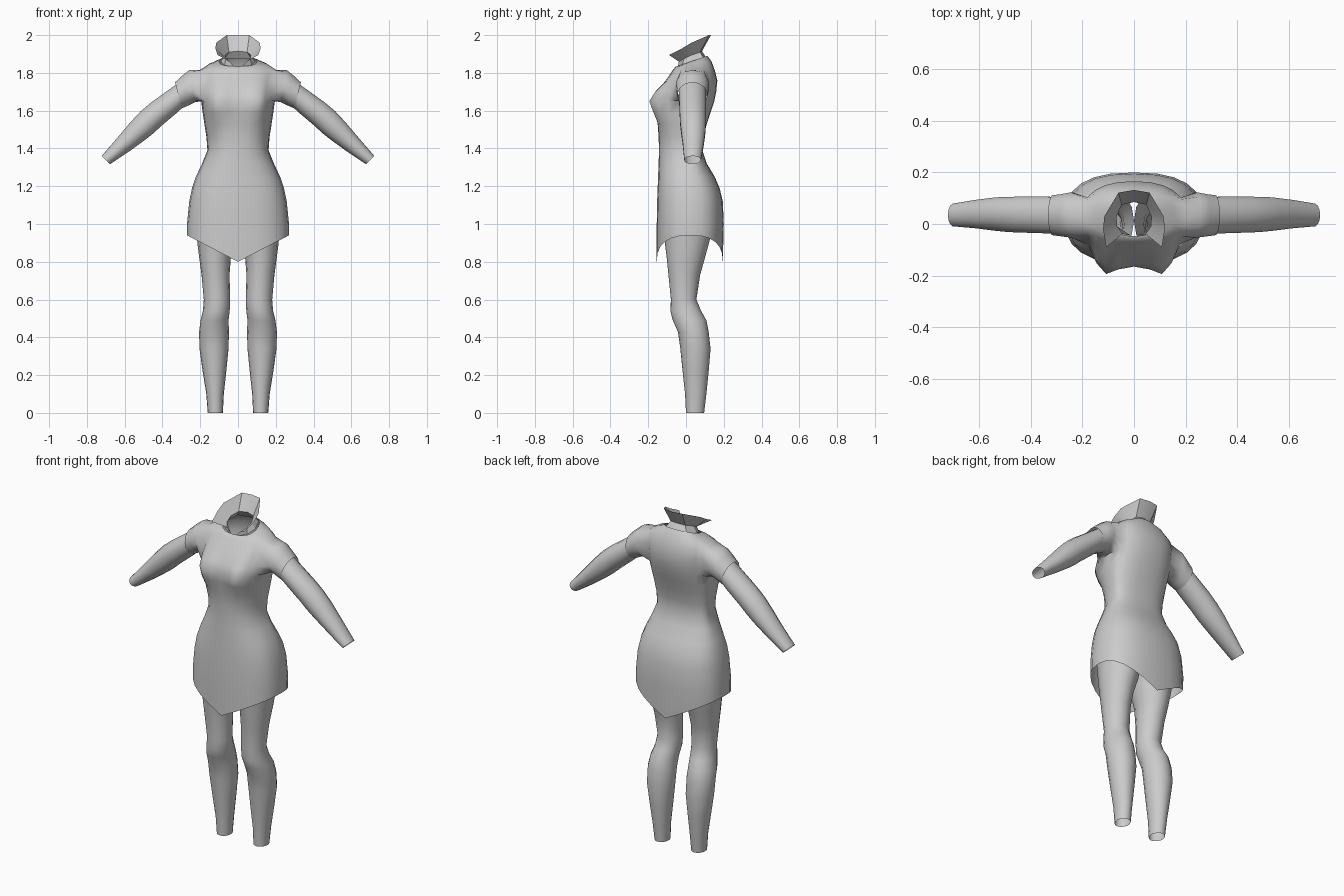
import bpy, bmesh, math
from mathutils import Vector

if "Cube" in bpy.data.objects:
    bpy.data.objects.remove(bpy.data.objects["Cube"])

cloth = bpy.data.materials.new("grey cloth")
cloth.diffuse_color = (0.6, 0.6, 0.6, 1)
cloth.use_nodes = True
cloth.node_tree.nodes["Principled BSDF"].inputs["Base Color"].default_value = cloth.diffuse_color


def finish(bm, name, angle=60):
    bmesh.ops.recalc_face_normals(bm, faces=bm.faces)
    mesh = bpy.data.meshes.new(name)
    bm.to_mesh(mesh)
    bm.free()
    mesh.materials.append(cloth)
    ob = bpy.data.objects.new(name, mesh)
    bpy.context.collection.objects.link(ob)
    bpy.ops.object.select_all(action='DESELECT')
    ob.select_set(True)
    bpy.context.view_layer.objects.active = ob
    bpy.ops.object.shade_smooth_by_angle(angle=math.radians(angle))


def loft(bm, rings, closed=True):
    """Skin quads between rings of equal length; returns vertex rows."""
    rows = [[bm.verts.new(p) for p in r] for r in rings]
    n = len(rows[0])
    for a, b in zip(rows, rows[1:]):
        for i in range(n if closed else n - 1):
            j = (i + 1) % n
            bm.faces.new((a[i], a[j], b[j], b[i]))
    return rows


def power(v, e):
    return math.copysign(abs(v) ** e, v)


def body_ring(z, hw, yf, yb, e=0.85, bust=0, tilt=0, hem=False, n=24):
    pts, yc = [], 0.025
    for i in range(n):
        a = 2 * math.pi * i / n
        s = power(math.sin(a), e)
        x = hw * power(math.cos(a), e)
        y = yc + s * (yb - yc if s > 0 else yc - yf)
        if s < -0.1:
            y -= bust * math.exp(-((abs(x) - 0.115) / 0.05) ** 2)
        zz = 0.8 + 0.14 * abs(x) / hw if hem else z + tilt * (y - yc)
        pts.append((x, y, zz))
    return pts


def limb_ring(side, top, bot, yf, yb, n=14):
    """Ring across an arm, from its top and bottom points in x, z."""
    t, b = Vector((top[0], 0, top[1])), Vector((bot[0], 0, bot[1]))
    pts = []
    for i in range(n):
        a = 2 * math.pi * i / n
        p = (t + b) / 2 + (t - b) / 2 * math.cos(a)
        pts.append((side * p.x, (yf + yb) / 2 + (yb - yf) / 2 * math.sin(a), p.z))
    return pts


# Tunic: pointed hem, hips, waist, bust, shoulders, neckline
sections = [
    dict(z=0.80, hw=0.27, yf=-0.155, yb=0.195, e=0.8, hem=True),
    dict(z=1.00, hw=0.27, yf=-0.155, yb=0.20, e=0.8),
    dict(z=1.12, hw=0.258, yf=-0.153, yb=0.195, e=0.8),
    dict(z=1.19, hw=0.243, yf=-0.15, yb=0.178, e=0.8),
    dict(z=1.25, hw=0.223, yf=-0.148, yb=0.152),
    dict(z=1.32, hw=0.19, yf=-0.145, yb=0.11),
    dict(z=1.39, hw=0.162, yf=-0.143, yb=0.087),
    dict(z=1.46, hw=0.167, yf=-0.145, yb=0.092),
    dict(z=1.53, hw=0.178, yf=-0.15, yb=0.11, bust=0.01),
    dict(z=1.59, hw=0.187, yf=-0.16, yb=0.13, bust=0.035),
    dict(z=1.65, hw=0.195, yf=-0.165, yb=0.15, bust=0.052),
    dict(z=1.70, hw=0.20, yf=-0.148, yb=0.16, bust=0.035),
    dict(z=1.76, hw=0.205, yf=-0.107, yb=0.166, bust=0.008),
    dict(z=1.815, hw=0.203, yf=-0.07, yb=0.152),
    dict(z=1.845, hw=0.155, yf=-0.055, yb=0.135, tilt=0.15),
    dict(z=1.86, hw=0.10, yf=-0.047, yb=0.113, tilt=0.35),
]
bm = bmesh.new()
rows = loft(bm, [body_ring(**s) for s in sections])
n = 24
for side, mid in ((1, 0), (-1, 12)):
    # Open an armhole, then bridge it to a short sleeve
    cols = [(mid + k) % n for k in range(-2, 3)]
    hole = {rows[r][c] for r in range(10, 14) for c in cols}
    inside = [f for f in bm.faces if all(v in hole for v in f.verts)]
    bmesh.ops.delete(bm, geom=inside, context='FACES')
    rim = [e for e in bm.edges if e.is_boundary and all(v in hole for v in e.verts)]
    sleeve = loft(bm, [
        limb_ring(side, (0.258, 1.815), (0.228, 1.645), -0.055, 0.125),
        limb_ring(side, (0.295, 1.785), (0.262, 1.628), -0.05, 0.118),
        limb_ring(side, (0.333, 1.75), (0.298, 1.612), -0.045, 0.113)])
    first = set(sleeve[0])
    loop = [e for e in bm.edges if all(v in first for v in e.verts)]
    bmesh.ops.bridge_loops(bm, edges=rim + loop)
finish(bm, "tunic", 75)

for side, label in ((1, "left"), (-1, "right")):
    # Arm, from under the sleeve to the wrist
    bm = bmesh.new()
    loft(bm, [limb_ring(side, *r) for r in (
        ((0.29, 1.765), (0.262, 1.645), -0.038, 0.105),
        ((0.36, 1.715), (0.322, 1.59), -0.038, 0.108),
        ((0.46, 1.643), (0.405, 1.52), -0.035, 0.108),
        ((0.515, 1.597), (0.448, 1.48), -0.033, 0.107),
        ((0.568, 1.54), (0.49, 1.447), -0.028, 0.105),
        ((0.64, 1.455), (0.575, 1.385), -0.018, 0.095),
        ((0.722, 1.36), (0.677, 1.317), -0.01, 0.08))])
    finish(bm, label + "_arm")

    # Leg: height, inner x, outer x, front y, back y
    bm = bmesh.new()
    rings = []
    for z, xi, xo, yf, yb in (
            (1.02, 0.0, 0.225, -0.125, 0.15), (0.90, 0.015, 0.215, -0.112, 0.122),
            (0.82, 0.038, 0.205, -0.102, 0.10), (0.73, 0.045, 0.193, -0.093, 0.075),
            (0.60, 0.041, 0.181, -0.08, 0.055), (0.54, 0.044, 0.186, -0.083, 0.08),
            (0.49, 0.05, 0.198, -0.07, 0.108), (0.43, 0.048, 0.206, -0.043, 0.12),
            (0.34, 0.05, 0.204, -0.03, 0.13), (0.22, 0.062, 0.187, -0.018, 0.12),
            (0.10, 0.075, 0.168, -0.005, 0.108), (0.0, 0.08, 0.16, 0.0, 0.096)):
        rings.append([(side * ((xi + xo) / 2 + (xo - xi) / 2 * math.cos(a)),
                       (yf + yb) / 2 + (yb - yf) / 2 * math.sin(a), z)
                      for a in (2 * math.pi * i / 16 for i in range(16))])
    loft(bm, rings)
    finish(bm, label + "_leg")

# Collar: neck band flaring into an open, pointed stand
base = [(0, 0.11, 1.875), (0.07, 0.095, 1.875), (0.092, 0.03, 1.86),
        (0.072, -0.02, 1.84), (0.012, -0.045, 1.825)]
band = [(0, 0.085, 1.915), (0.048, 0.075, 1.91), (0.068, 0.03, 1.895),
        (0.065, -0.01, 1.875), (0.045, -0.038, 1.86)]
edge = [(0, 0.132, 2.0), (0.06, 0.122, 2.0), (0.115, 0.03, 1.96),
        (0.12, -0.02, 1.93), (0.108, -0.09, 1.895)]
bm = bmesh.new()
loft(bm, [[(-x, y, z) for x, y, z in reversed(r[1:])] + r
          for r in (base, band, edge)], closed=False)
finish(bm, "collar", 25)
